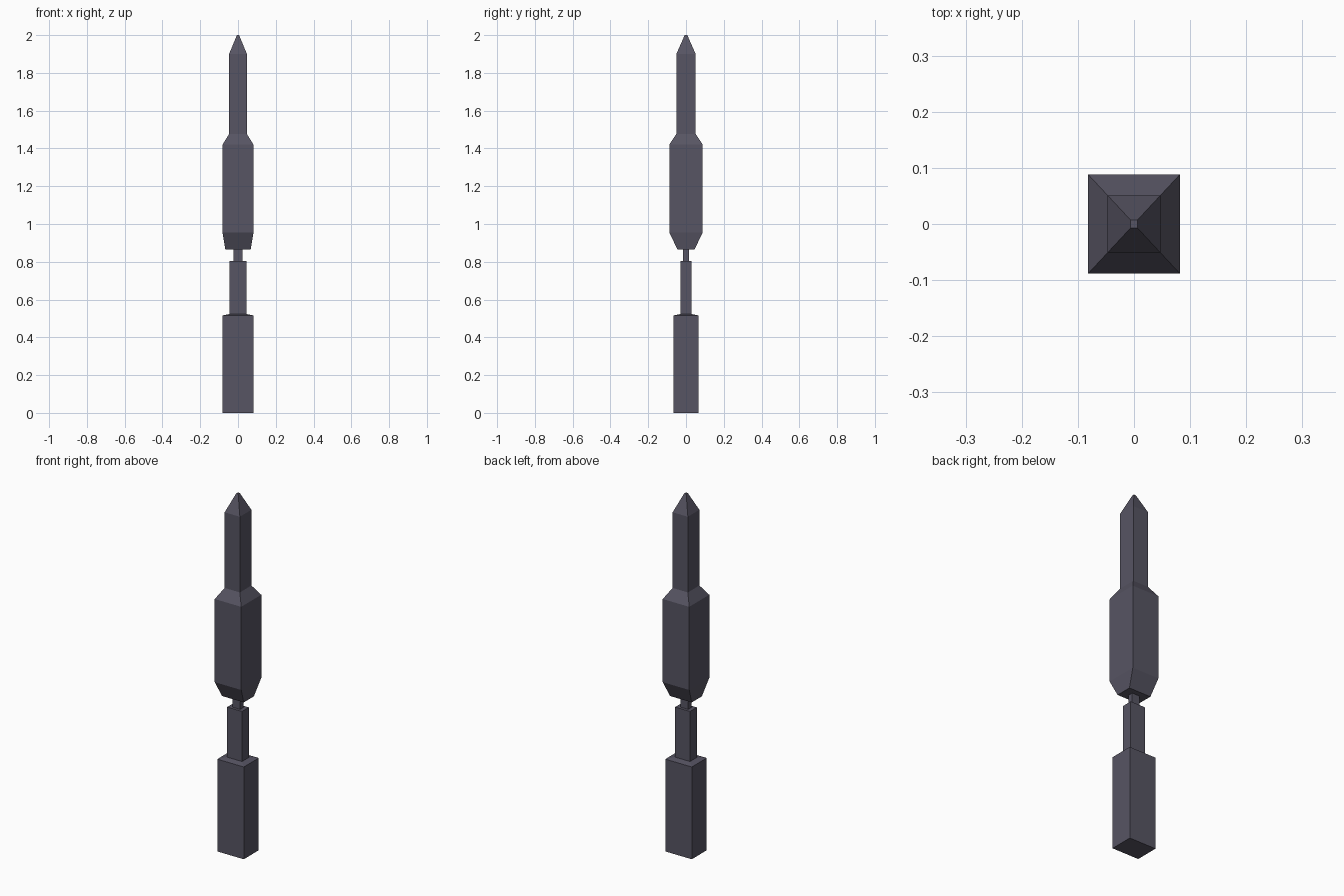
import bpy, bmesh

if "Cube" in bpy.data.objects:
    bpy.data.objects.remove(bpy.data.objects["Cube"])

mat = bpy.data.materials.new("dark_grey")
mat.diffuse_color = (0.095, 0.09, 0.125, 1)
mat.use_nodes = True
mat.node_tree.nodes["Principled BSDF"].inputs["Base Color"].default_value = mat.diffuse_color


def loft(name, rings):
    """Closed four-sided solid through rings of (z, half_x, half_y)."""
    bm = bmesh.new()
    loops = [[bm.verts.new((sx * hx, sy * hy, z))
              for sx, sy in ((-1, -1), (1, -1), (1, 1), (-1, 1))]
             for z, hx, hy in rings]
    for a, b in zip(loops, loops[1:]):
        for i in range(4):
            j = (i + 1) % 4
            bm.faces.new((a[i], a[j], b[j], b[i]))
    bm.faces.new(loops[0][::-1])
    bm.faces.new(loops[-1])
    me = bpy.data.meshes.new(name)
    bm.to_mesh(me)
    bm.free()
    me.materials.append(mat)
    ob = bpy.data.objects.new(name, me)
    bpy.context.collection.objects.link(ob)
    return ob


# Lower block with a faintly sloped top
loft("base_block", [(0, 0.082, 0.066), (0.516, 0.082, 0.066), (0.523, 0.046, 0.03)])
# Slim column and thin neck
loft("column", [(0.523, 0.046, 0.03), (0.803, 0.046, 0.03)])
loft("neck", [(0.803, 0.024, 0.015), (0.865, 0.024, 0.015)])
# Wide body, shoulder, narrow shaft and pointed tip
loft("upper_body", [(0.865, 0.067, 0.045), (0.955, 0.082, 0.0885),
                    (1.42, 0.082, 0.0885), (1.477, 0.047, 0.051),
                    (1.9, 0.047, 0.051), (2.0, 0.006, 0.007)])
